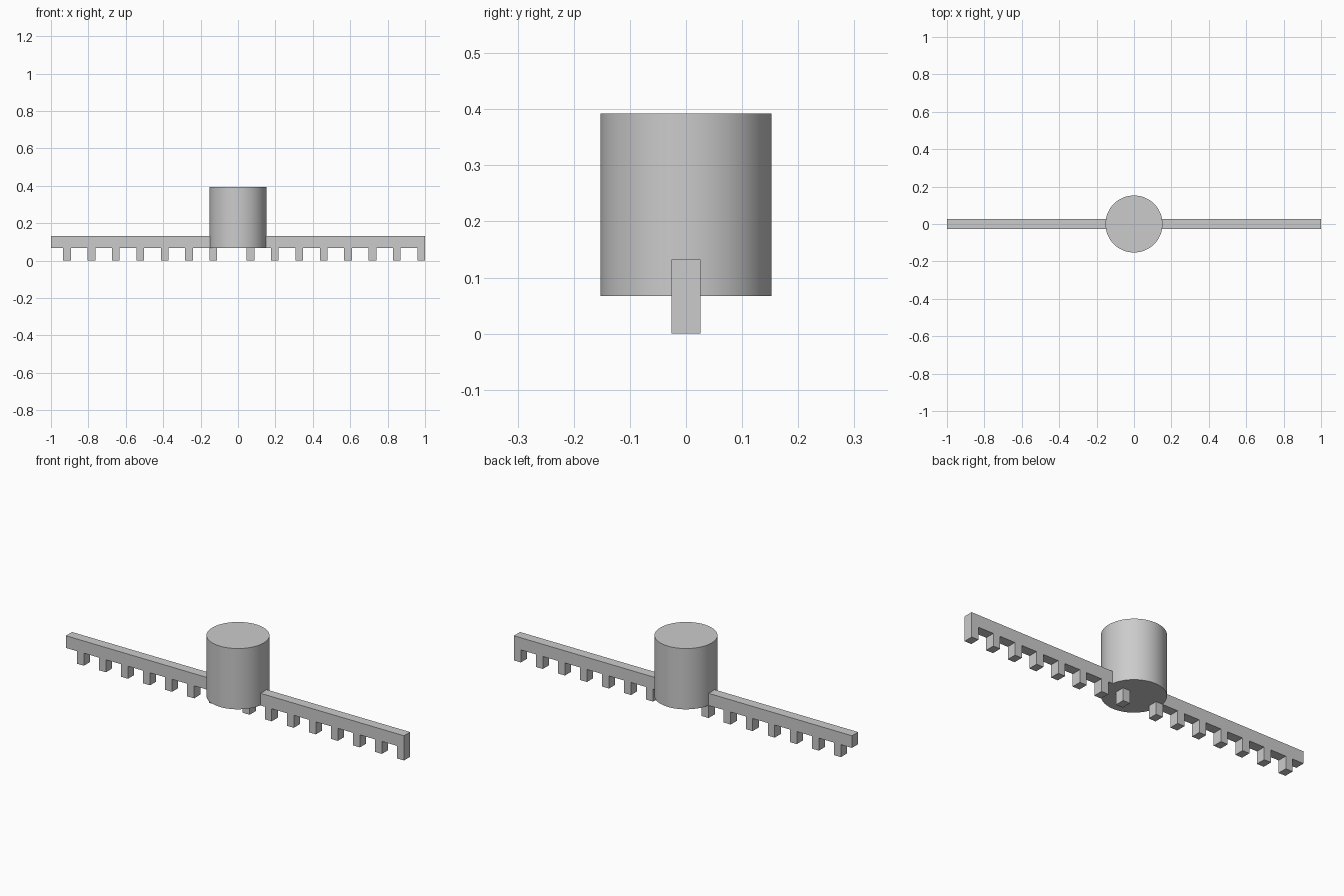
import bpy
import math

cube = bpy.data.objects.get("Cube")
if cube:
    bpy.data.objects.remove(cube, do_unlink=True)

grey = bpy.data.materials.new("plain grey")
grey.use_nodes = True
COLOUR = (0.6, 0.6, 0.6, 1)
grey.diffuse_color = COLOUR
grey.node_tree.nodes["Principled BSDF"].inputs["Base Color"].default_value = COLOUR

BAR_BOTTOM, BAR_TOP = 0.067, 0.132
HUB_TOP, HUB_RADIUS = 0.392, 0.1525
DEPTH = 0.052
TOOTH_WIDTH, PITCH = 0.041, 0.1304


def box(name, x0, x1, z0, z1):
    bpy.ops.mesh.primitive_cube_add(size=1, location=((x0 + x1) / 2, 0, (z0 + z1) / 2))
    obj = bpy.context.object
    obj.name = name
    obj.scale = (x1 - x0, DEPTH, z1 - z0)
    bpy.ops.object.transform_apply(location=False, rotation=False, scale=True)
    obj.data.materials.append(grey)
    return obj


# Round central hub
bpy.ops.mesh.primitive_cylinder_add(
    vertices=64, radius=HUB_RADIUS, depth=HUB_TOP - BAR_BOTTOM,
    location=(0, 0, (HUB_TOP + BAR_BOTTOM) / 2))
hub = bpy.context.object
hub.name = "hub"
hub.data.materials.append(grey)
bpy.ops.object.shade_smooth_by_angle(angle=math.radians(30))

# Two arms, ending just inside the hub
box("left_arm", 0.14, 1, BAR_BOTTOM, BAR_TOP)
box("right_arm", -1, -0.14, BAR_BOTTOM, BAR_TOP)

# Teeth: each row is stepped inward from the arm's outermost tooth
for side, first_x, count in (("left", 1 - TOOTH_WIDTH, 8), ("right", -0.152, 7)):
    for i in range(count):
        x = first_x - i * PITCH
        box(f"{side}_tooth_{i + 1}", x, x + TOOTH_WIDTH, 0, BAR_BOTTOM)
